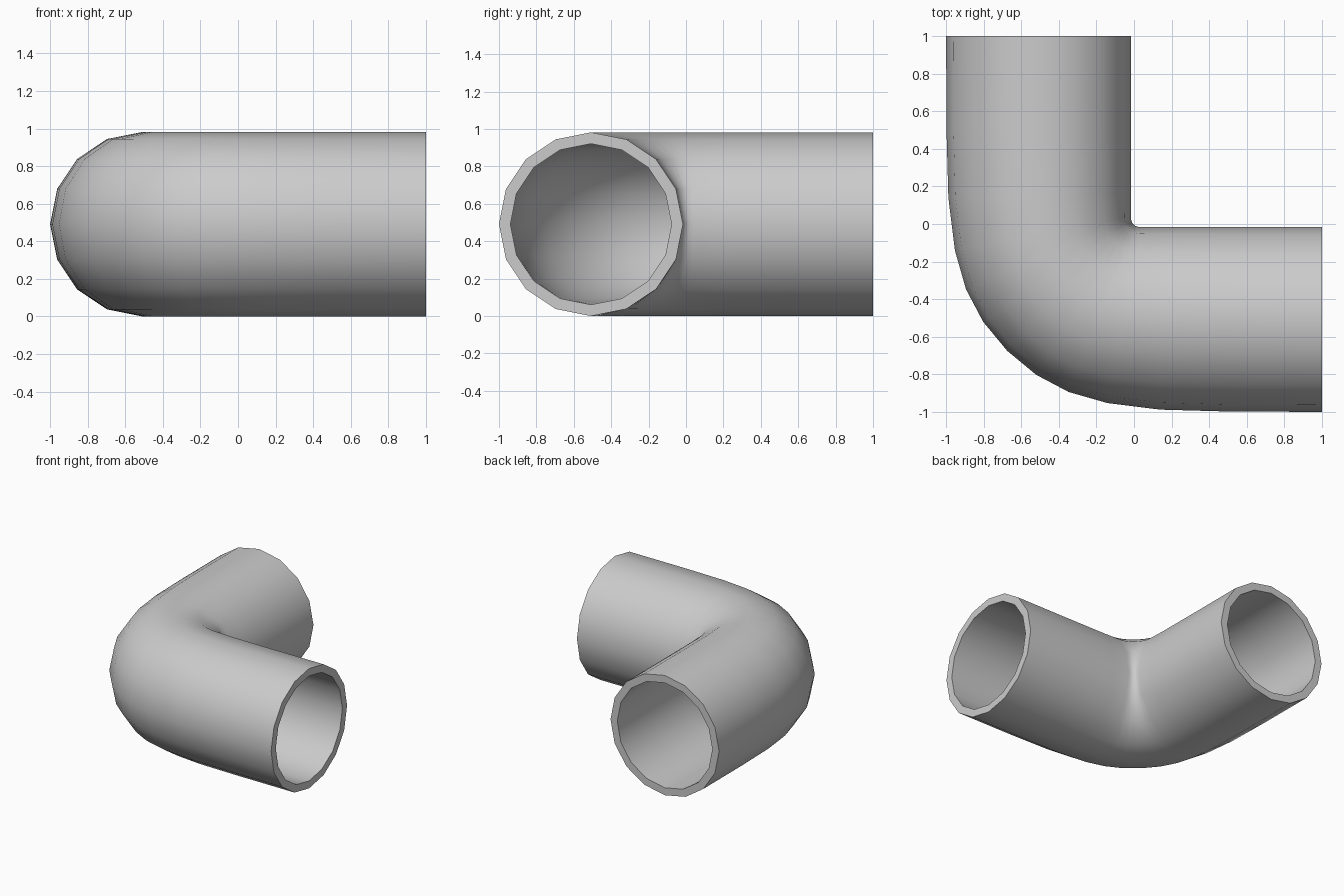
import bpy, bmesh, math
from mathutils import Vector

if "Cube" in bpy.data.objects:
    bpy.data.objects.remove(bpy.data.objects["Cube"])

SIDES, R, WALL = 16, 0.491, 0.061

# Plan-view stations of half the bend: (outer edge point, inner corner point)
half = [((-1.0, 1.0), (-0.016, 1.0)),
        ((-0.998, 0.5), (-0.016, 0.5)),
        ((-0.988, 0.14), (-0.016, 0.16)),
        ((-0.953, -0.142), (-0.016, 0.04)),
        ((-0.894, -0.348), (-0.0144, 0.018)),
        ((-0.803, -0.52), (-0.0098, 0.007)),
        ((-0.675, -0.675), (-0.0025, -0.0025))]
# Mirror across the diagonal for the other leg
stations = half + [(o[::-1], i[::-1]) for o, i in reversed(half[:-1])]

bm = bmesh.new()


def skin(inset):
    """Upright 16-sided ring at every station, reduced by the inset."""
    rings = []
    for o, i in stations:
        o, i = Vector((*o, R)), Vector((*i, R))
        mid, axis = (o + i) / 2, (i - o) / 2
        axis *= (axis.length - inset) / axis.length
        ring = []
        for k in range(SIDES):
            a = 2 * math.pi * k / SIDES
            ring.append(bm.verts.new(mid + axis * math.cos(a)
                        + Vector((0, 0, (R - inset) * math.sin(a)))))
        rings.append(ring)
    for a, b in zip(rings, rings[1:]):
        bridge(a, b)
    return rings


def bridge(a, b):
    for k in range(SIDES):
        n = (k + 1) % SIDES
        bm.faces.new((a[k], a[n], b[n], b[k]))


# Outer wall, bore and the two flat end rims
outer, bore = skin(0), skin(WALL)
bridge(outer[0], bore[0])
bridge(outer[-1], bore[-1])
bmesh.ops.recalc_face_normals(bm, faces=bm.faces)

mesh = bpy.data.meshes.new("pipe_elbow")
bm.to_mesh(mesh)
bm.free()
pipe = bpy.data.objects.new("pipe_elbow", mesh)
bpy.context.collection.objects.link(pipe)
bpy.context.view_layer.objects.active = pipe
pipe.select_set(True)
bpy.ops.object.shade_smooth_by_angle(angle=math.radians(40))
